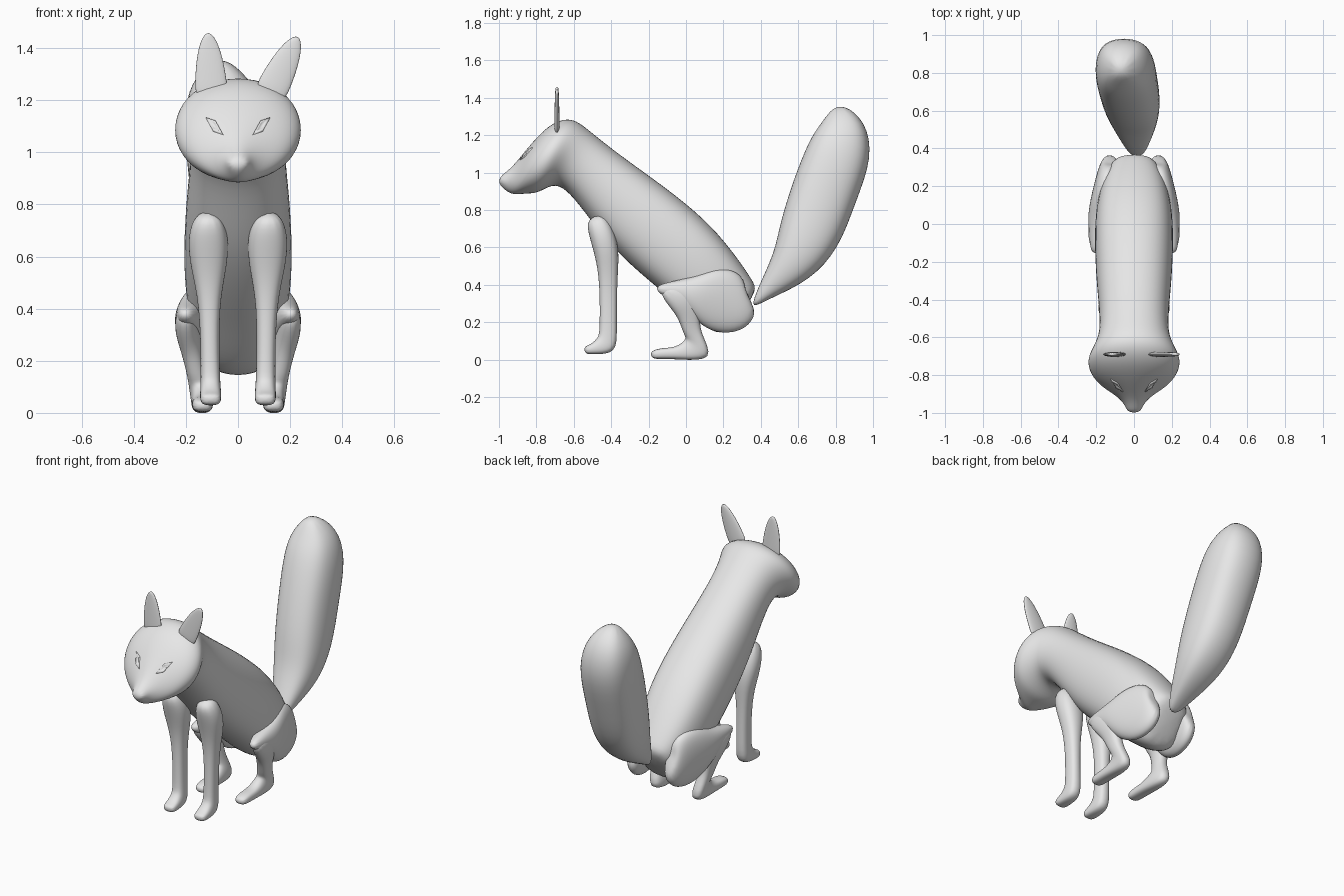
import bpy
import bmesh
from math import cos, sin, pi, radians, copysign
from mathutils import Vector
from mathutils.bvhtree import BVHTree

if "Cube" in bpy.data.objects:
    bpy.data.objects.remove(bpy.data.objects["Cube"], do_unlink=True)

grey = bpy.data.materials.new("plain grey")
grey.use_nodes = True
grey.diffuse_color = (0.8, 0.8, 0.8, 1)
grey.node_tree.nodes["Principled BSDF"].inputs["Base Color"].default_value = grey.diffuse_color

SIDES = 12
FIT = 3 / (2 + cos(2 * pi / SIDES))  # makes up for subdivision shrinkage
SIDEWAYS = Vector((1, 0, 0))
BACKWARD = Vector((0, 1, 0))


def bridge(bm, loops):
    """Join matching vertex loops with quads and close the last one."""
    for low, high in zip(loops, loops[1:]):
        for i in range(len(low)):
            j = (i + 1) % len(low)
            bm.faces.new((low[i], low[j], high[j], high[i]))
    bm.faces.new(loops[-1])


def finish(name, bm, levels):
    """Turn a bmesh into a smooth, subdivided, grey object."""
    bmesh.ops.recalc_face_normals(bm, faces=bm.faces)
    mesh = bpy.data.meshes.new(name)
    bm.to_mesh(mesh)
    bm.free()
    mesh.materials.append(grey)
    for poly in mesh.polygons:
        poly.use_smooth = True
    obj = bpy.data.objects.new(name, mesh)
    bpy.context.collection.objects.link(obj)
    modifier = obj.modifiers.new("smooth", "SUBSURF")
    modifier.levels = modifier.render_levels = levels
    return obj


def skin(name, rings, boxy, rounded):
    """Skin rings given as (middle, half depth vector, half width vector).
    The ring shape blends from the first power to the second."""
    bm = bmesh.new()
    loops = []
    for n, (middle, depth, width) in enumerate(rings):
        power = boxy + (rounded - boxy) * n / (len(rings) - 1)
        loop = []
        for i in range(SIDES):
            turn = 2 * pi * i / SIDES
            c, s = (copysign(abs(f) ** power, f) for f in (cos(turn), sin(turn)))
            loop.append(bm.verts.new(middle + (depth * c + width * s) * FIT))
        loops.append(loop)
    bridge(bm, loops)
    bm.faces.new(loops[0])
    return finish(name, bm, 2)


def limb(name, rows, place, powers, lean=None):
    """Rows of (y, z, half depth, half width); place gives x from y and z.
    Rings stand square to the path, or swing evenly between two lean angles."""
    rings = []
    last = len(rows) - 1
    for i, (y, z, depth, width) in enumerate(rows):
        if lean:
            angle = radians(lean[0] + (lean[1] - lean[0]) * i / last)
            across = Vector((0, cos(angle), sin(angle)))
        else:
            before, after = rows[max(i - 1, 0)], rows[min(i + 1, last)]
            across = Vector((0, before[1] - after[1], after[0] - before[0])).normalized()
        rings.append((Vector((place(y, z), y, z)), across * depth, SIDEWAYS * width))
    return skin(name, rings, *powers)


# Body, neck and head in one skin, from rump to nose
body = limb("body_and_head", [
    (.31, .26, .13, .1),
    (.26, .28, .17, .14),
    (.17, .37, .2, .18),
    (.03, .52, .22, .205),
    (-.15, .67, .225, .205),
    (-.33, .82, .21, .195),
    (-.47, .96, .18, .18),
    (-.58, 1.07, .165, .18),
    (-.65, 1.11, .18, .21),
    (-.72, 1.09, .21, .25),
    (-.79, 1.07, .19, .23),
    (-.85, 1.03, .15, .18),
    (-.9, .99, .11, .1),
    (-.95, .96, .06, .05),
    (-1, .96, .02, .035),
], lambda y, z: 0, (.7, 1.1), lean=(55, 80))

# Tail, leaning slightly to one side as it rises
limb("tail", [
    (.36, .29, .01, .03),
    (.43, .37, .05, .07),
    (.57, .5, .12, .13),
    (.66, .66, .17, .15),
    (.74, .9, .175, .155),
    (.83, 1.13, .175, .16),
    (.84, 1.27, .12, .12),
    (.81, 1.355, .03, .03),
], lambda y, z: .04 - .08 * z, (.8, .8))

# Legs, one of each kind per side
for side, word in ((-1, "right"), (1, "left")):
    limb("front_leg_" + word, [
        (-.49, .77, .05, .045),
        (-.45, .68, .07, .08),
        (-.42, .56, .065, .07),
        (-.415, .42, .045, .036),
        (-.415, .15, .045, .035),
        (-.42, .075, .065, .04),
        (-.5, .055, .027, .04),
        (-.545, .05, .02, .036),
    ], lambda y, z: side * (.104 + .015 * z), (.9, .7))
    limb("haunch_" + word, [
        (.35, .31, .06, .03),
        (.32, .29, .13, .05),
        (.23, .305, .175, .06),
        (.12, .335, .16, .07),
        (.04, .35, .1, .07),
        (-.05, .37, .055, .05),
        (-.16, .38, .02, .025),
    ], lambda y, z: side * (.18 - .15 * y), (.9, .9))
    limb("hind_leg_" + word, [
        (-.13, .38, .03, .03),
        (-.01, .33, .09, .05),
        (.02, .23, .06, .04),
        (.03, .14, .04, .035),
        (.085, .05, .1, .04),
        (-.05, .033, .03, .04),
        (-.13, .033, .03, .04),
        (-.19, .025, .02, .035),
    ], lambda y, z: side * (.13 + .2 * z), (.9, .7))


# Ears: thin leaves that taper from base to tip
def ear(name, base, tip):
    rise = tip - base
    across = rise.cross(BACKWARD).normalized() * .063
    rings = []
    for step in range(6):
        angle = step * .29
        rings.append((base + rise * sin(angle), across * cos(angle),
                      BACKWARD * (.006 + .008 * cos(angle))))
    skin(name, rings, 1, 1)


ear("ear_right", Vector((-.1, -.69, 1.2)), Vector((-.115, -.69, 1.46)))
ear("ear_left", Vector((.115, -.69, 1.21)), Vector((.23, -.69, 1.445)))

# Eyes: slanted diamond plates laid on the face
bpy.context.view_layer.update()
face = BVHTree.FromObject(body, bpy.context.evaluated_depsgraph_get())
for side, word in ((-1, "right"), (1, "left")):
    centre = Vector((side * .09, -2, 1.1))
    long_half = Vector((side * .034, 0, .033))
    short_half = Vector((side * -.005, 0, .02))
    bm = bmesh.new()
    loops = []
    for scale, lift in ((1, -.002), (.95, .005), (.6, .006), (.5, .002)):
        loop = []
        for corner in (long_half, short_half, -long_half, -short_half):
            hit, normal, _, _ = face.ray_cast(centre + corner * scale, BACKWARD)
            loop.append(bm.verts.new(hit + normal * lift))
        loops.append(loop)
    bridge(bm, loops)
    finish("eye_" + word, bm, 0)
